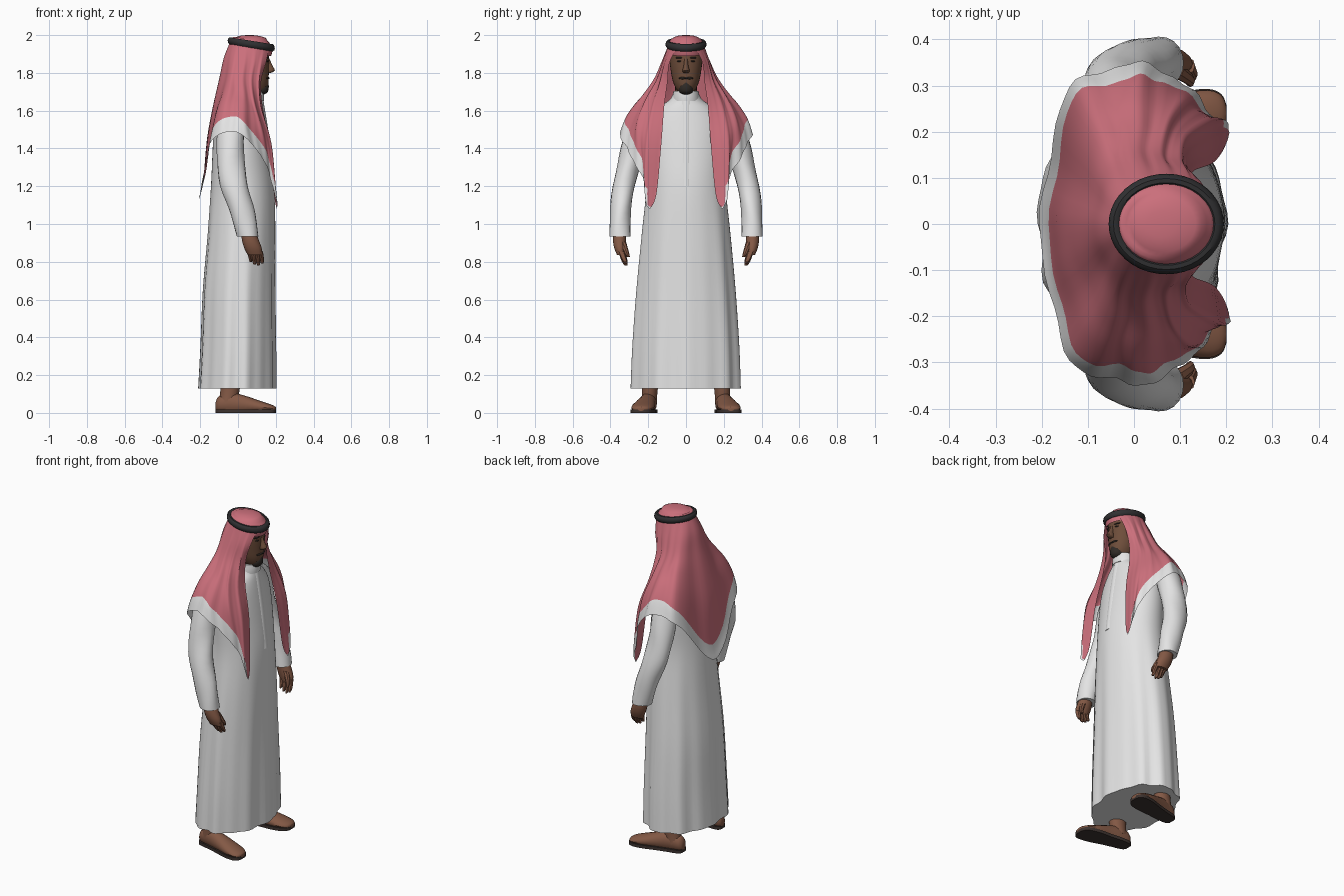
import bpy, bmesh, math
from mathutils import Vector


def material(name, rgb):
    m = bpy.data.materials.new(name)
    m.diffuse_color = (*rgb, 1)
    return m


WHITE = material("white cloth", (0.78, 0.78, 0.78))
RED = material("red cloth", (0.60, 0.16, 0.20))
BLACK = material("black cord", (0.03, 0.03, 0.032))
SKIN = material("brown skin", (0.23, 0.10, 0.06))
FACE = material("face skin", (0.155, 0.075, 0.043))
HAIR = material("dark hair", (0.03, 0.024, 0.02))
SOLE = material("sandal leather", (0.045, 0.032, 0.028))


def spline(pts, steps):
    """Smooth curve through tuples of any length."""
    P = [Vector(p) for p in pts]
    out = []
    for i in range(len(P) - 1):
        a, b, c, d = P[max(i - 1, 0)], P[i], P[i + 1], P[min(i + 2, len(P) - 1)]
        for s in range(steps):
            t = s / steps
            out.append(0.5 * (2 * b + (c - a) * t + (2 * a - 5 * b + 4 * c - d) * t * t
                              + (3 * b - a - 3 * c + d) * t ** 3))
    return out + [P[-1]]


def finish(name, bm, mats, angle=40):
    bmesh.ops.recalc_face_normals(bm, faces=bm.faces)
    me = bpy.data.meshes.new(name)
    bm.to_mesh(me)
    bm.free()
    for m in mats:
        me.materials.append(m)
    me.polygons.foreach_set("use_smooth", [True] * len(me.polygons))
    me.set_sharp_from_angle(angle=math.radians(angle))
    ob = bpy.data.objects.new(name, me)
    bpy.context.collection.objects.link(ob)
    return ob


def loft(name, secs, mat, n=20, steps=3, axis="z", fold=None, bottom=True, side=1):
    """Elliptical rings (x, y, z, radius, radius), horizontal or across x."""
    bm = bmesh.new()
    rings = []
    for s in spline(secs, steps):
        x, y, z, ra, rb = s
        ring = []
        for k in range(n):
            a = 2 * math.pi * k / n
            f = 1 + (fold(a, z) if fold else 0)
            ca, sa = ra * f * math.cos(a), rb * f * math.sin(a)
            p = (x + ca, y + sa, z) if axis == "z" else (x, y + ca, max(z + sa, 0.006))
            ring.append(bm.verts.new((p[0], p[1] * side, p[2])))
        rings.append(ring)
    for r, q in zip(rings, rings[1:]):
        for k in range(n):
            bm.faces.new((r[k], r[(k + 1) % n], q[(k + 1) % n], q[k]))
    if bottom:
        bm.faces.new(rings[0])
    bm.faces.new(rings[-1])
    return finish(name, bm, [mat])


# robe with folds that deepen towards the closed hem
def robe_fold(a, z):
    k = max(0, (1.25 - z) / 1.12)
    return k * (0.026 * math.sin(9 * a + 0.6) + 0.02 * math.sin(14 * a + 2))


robe = [(-0.005, 0, 0.13, 0.203, 0.288), (0.0, 0, 0.35, 0.197, 0.281), (0.005, 0, 0.65, 0.19, 0.262),
        (0.018, 0, 0.95, 0.178, 0.235), (0.025, 0, 1.2, 0.168, 0.21), (0.018, 0, 1.4, 0.152, 0.215),
        (0.013, 0, 1.53, 0.138, 0.205), (0.02, 0, 1.61, 0.118, 0.155), (0.04, 0, 1.655, 0.09, 0.09),
        (0.055, 0, 1.69, 0.073, 0.068)]
loft("robe", robe, WHITE, n=72, steps=4, fold=robe_fold)
loft("collar", [(0.055, 0, 1.65, 0.082, 0.075), (0.06, 0, 1.675, 0.078, 0.071),
                (0.062, 0, 1.705, 0.073, 0.066)], WHITE, n=28)
loft("front_placket", [(x + r - 0.002, 0, z, 0.006, 0.018) for x, y, z, r, _ in robe[4:9]], WHITE, n=8)

# arms, hands, feet and sandals on both sides
for side, tag in ((1, "left"), (-1, "right")):
    loft(tag + "_sleeve", [(0.052, 0.350, 0.935, 0.057, 0.056), (0.038, 0.350, 1.0, 0.062, 0.055),
                           (0.015, 0.345, 1.09, 0.068, 0.056), (-0.02, 0.33, 1.2, 0.073, 0.058),
                           (-0.038, 0.30, 1.32, 0.073, 0.062), (-0.04, 0.27, 1.43, 0.072, 0.068),
                           (-0.035, 0.235, 1.53, 0.068, 0.07), (-0.02, 0.18, 1.59, 0.05, 0.05)],
         WHITE, side=side, fold=lambda a, z: 0.025 * math.sin(3 * a + 25 * z))
    loft(tag + "_palm", [(0.09, 0.345, 0.835, 0.038, 0.02), (0.08, 0.35, 0.87, 0.046, 0.03),
                         (0.067, 0.352, 0.91, 0.045, 0.035), (0.055, 0.35, 0.96, 0.04, 0.035)],
         SKIN, n=14, side=side)
    for i, tip in enumerate((0.80, 0.785, 0.78, 0.79)):
        x = 0.06 + 0.02 * i
        loft(tag + "_finger", [(x + 0.008, 0.316, tip, 0.006, 0.007), (x + 0.007, 0.326, tip + 0.02, 0.011, 0.013),
                               (x, 0.343, 0.855, 0.012, 0.017)], SKIN, n=8, side=side)
    loft(tag + "_thumb", [(0.122, 0.305, 0.825, 0.008, 0.008), (0.118, 0.315, 0.85, 0.013, 0.013),
                          (0.09, 0.335, 0.905, 0.018, 0.018)], SKIN, n=8, side=side)
    loft(tag + "_ankle", [(-0.055, 0.195, 0.05, 0.046, 0.042), (-0.045, 0.193, 0.1, 0.05, 0.042),
                          (-0.04, 0.19, 0.15, 0.052, 0.045)], SKIN, n=14, side=side)
    foot = [(-0.118, 0.190, 0.036, 0.018, 0.022), (-0.10, 0.191, 0.045, 0.035, 0.045),
            (-0.04, 0.198, 0.05, 0.043, 0.058), (0.03, 0.211, 0.043, 0.049, 0.05),
            (0.10, 0.224, 0.034, 0.058, 0.036), (0.16, 0.234, 0.026, 0.056, 0.024),
            (0.19, 0.238, 0.022, 0.04, 0.016), (0.2, 0.238, 0.02, 0.018, 0.01)]
    loft(tag + "_foot", foot, SKIN, n=16, axis="x", side=side)
    # flat sole follows the foot outline
    bm = bmesh.new()
    out = spline([(x, y, r + 0.003) for x, y, _, r, _ in foot], 3)
    ring = [(p[0], p[1] - p[2]) for p in out] + [(p[0], p[1] + p[2]) for p in reversed(out)]
    lo, hi = ([bm.verts.new((x, y * side, z)) for x, y in ring] for z in (0, 0.019))
    bm.faces.new(lo)
    bm.faces.new(hi)
    for k in range(len(ring)):
        j = (k + 1) % len(ring)
        bm.faces.new((lo[k], lo[j], hi[j], hi[k]))
    finish(tag + "_sandal_sole", bm, [SOLE])
    # brow, eye and moustache half
    for part, z, y, w, h, x in (("brow", 1.88, 0.037, 0.02, 0.005, 0.153),
                                ("eye", 1.862, 0.035, 0.012, 0.005, 0.153),
                                ("moustache", 1.772, 0.018, 0.022, 0.006, 0.158)):
        bm = bmesh.new()
        bmesh.ops.create_uvsphere(bm, u_segments=12, v_segments=8, radius=1)
        for v in bm.verts:
            v.co = (x + 0.008 * v.co.x - 0.25 * w * v.co.y, (y + w * v.co.y) * side, z + h * v.co.z)
        finish(tag + "_" + part, bm, [HAIR])

# head, nose, beard and neck
loft("neck", [(0.055, 0, 1.6, 0.055, 0.055), (0.06, 0, 1.76, 0.058, 0.058)], FACE)
loft("head", [(0.09, 0, 1.697, 0.045, 0.035), (0.088, 0, 1.712, 0.064, 0.05), (0.085, 0, 1.75, 0.076, 0.068),
              (0.08, 0, 1.80, 0.083, 0.079), (0.08, 0, 1.86, 0.084, 0.086), (0.075, 0, 1.92, 0.085, 0.085),
              (0.07, 0, 1.965, 0.06, 0.06)], FACE, n=28)
loft("nose", [(0.158, 0, 1.80, 0.014, 0.014), (0.172, 0, 1.812, 0.023, 0.019), (0.163, 0, 1.84, 0.019, 0.012),
              (0.152, 0, 1.88, 0.012, 0.01)], FACE, n=12)
loft("goatee", [(0.115, 0, 1.686, 0.025, 0.022), (0.122, 0, 1.7, 0.036, 0.036), (0.125, 0, 1.725, 0.038, 0.038),
                (0.125, 0, 1.748, 0.036, 0.022)], HAIR, n=14)


# headscarf crown, tilted forward with the cord
def tilt(x):
    return 0.16 * (0.07 - x)


crown = loft("headscarf_crown", [(0.07, 0, 1.902, 0.105, 0.094), (0.07, 0, 1.93, 0.112, 0.096),
                                 (0.068, 0, 1.962, 0.106, 0.09), (0.065, 0, 1.985, 0.082, 0.07),
                                 (0.06, 0, 1.997, 0.045, 0.04), (0.06, 0, 2.0, 0.01, 0.01)],
             RED, n=32, bottom=False)
for v in crown.data.vertices:
    if v.co.z < 1.98:
        v.co.z += tilt(v.co.x) * 0.8

# head cord
bm = bmesh.new()
grid = []
for k in range(40):
    a = 2 * math.pi * k / 40
    row = []
    for j in range(10):
        b = 2 * math.pi * j / 10
        r = 0.015 * math.cos(b)
        x = 0.07 + (0.110 + r) * math.cos(a)
        row.append(bm.verts.new((x, (0.094 + r) * math.sin(a), 1.951 + tilt(x) + 0.02 * math.sin(b))))
    grid.append(row)
for k in range(40):
    for j in range(10):
        p, q = grid[k], grid[(k + 1) % 40]
        bm.faces.new((p[j], q[j], q[(j + 1) % 10], p[(j + 1) % 10]))
finish("head_cord", bm, [BLACK])

# headscarf drape: columns from the face opening round to the back; last span is the white border
half = [
    [(0.147, 0.088, 1.85), (0.122, 0.098, 1.75), (0.13, 0.115, 1.62), (0.168, 0.13, 1.42), (0.19, 0.155, 1.16), (0.203, 0.185, 1.085)],
    [(0.122, 0.112, 1.85), (0.11, 0.135, 1.75), (0.12, 0.17, 1.62), (0.172, 0.20, 1.43), (0.195, 0.21, 1.20), (0.205, 0.205, 1.10)],
    [(0.09, 0.12, 1.86), (0.075, 0.15, 1.76), (0.09, 0.21, 1.64), (0.13, 0.25, 1.50), (0.155, 0.245, 1.37), (0.165, 0.242, 1.27)],
    [(0.05, 0.122, 1.87), (0.04, 0.16, 1.77), (0.05, 0.215, 1.68), (0.06, 0.265, 1.60), (0.065, 0.31, 1.50), (0.085, 0.322, 1.41)],
    [(0.005, 0.115, 1.88), (-0.01, 0.16, 1.78), (-0.01, 0.215, 1.70), (-0.02, 0.27, 1.635), (-0.02, 0.313, 1.57), (-0.025, 0.345, 1.49)],
    [(-0.045, 0.085, 1.88), (-0.06, 0.125, 1.78), (-0.08, 0.175, 1.70), (-0.11, 0.22, 1.61), (-0.135, 0.26, 1.50), (-0.15, 0.272, 1.42)],
    [(-0.075, 0, 1.88), (-0.098, 0, 1.77), (-0.13, 0, 1.62), (-0.16, 0, 1.45), (-0.18, 0, 1.22), (-0.2, 0, 1.135)],
]
for col, deg in zip(half, (32, 52, 75, 98, 122, 148, 180)):
    a = math.radians(deg)
    x = 0.07 + 0.112 * math.cos(a)
    col.insert(0, (x, 0.095 * math.sin(a), 1.945 + tilt(x)))
cols = half + [[(x, -y, z) for x, y, z in c] for c in reversed(half[:-1])]
V, U = 5, 8
fine = [spline(c, V) for c in cols]
rows = [spline([c[j] for c in fine], U) for j in range(len(fine[0]))]
bm = bmesh.new()
grid = []
for j, row in enumerate(rows):
    v = j / (len(rows) - 1)
    line = []
    for i, p in enumerate(row):
        u = i / U
        d = 0.006 * min(1, 2 * v) * math.sin(5.2 * u + 1.5 * v) + 0.003 * v * math.sin(11 * u)
        out = Vector((p.x - 0.04, p.y, 0)).normalized()
        line.append(bm.verts.new(p + out * d * (0.4 if abs(u - 6) > 5 else 1)))
    grid.append(line)
for j in range(len(grid) - 1):
    for i in range(len(grid[0]) - 1):
        f = bm.faces.new((grid[j][i], grid[j][i + 1], grid[j + 1][i + 1], grid[j + 1][i]))
        # tails carry only a thin white tip
        f.material_index = int(j >= len(grid) - 1 - (V if 0.9 <= i / U < 11.1 else 1))
finish("headscarf_drape", bm, [RED, WHITE], 60)
